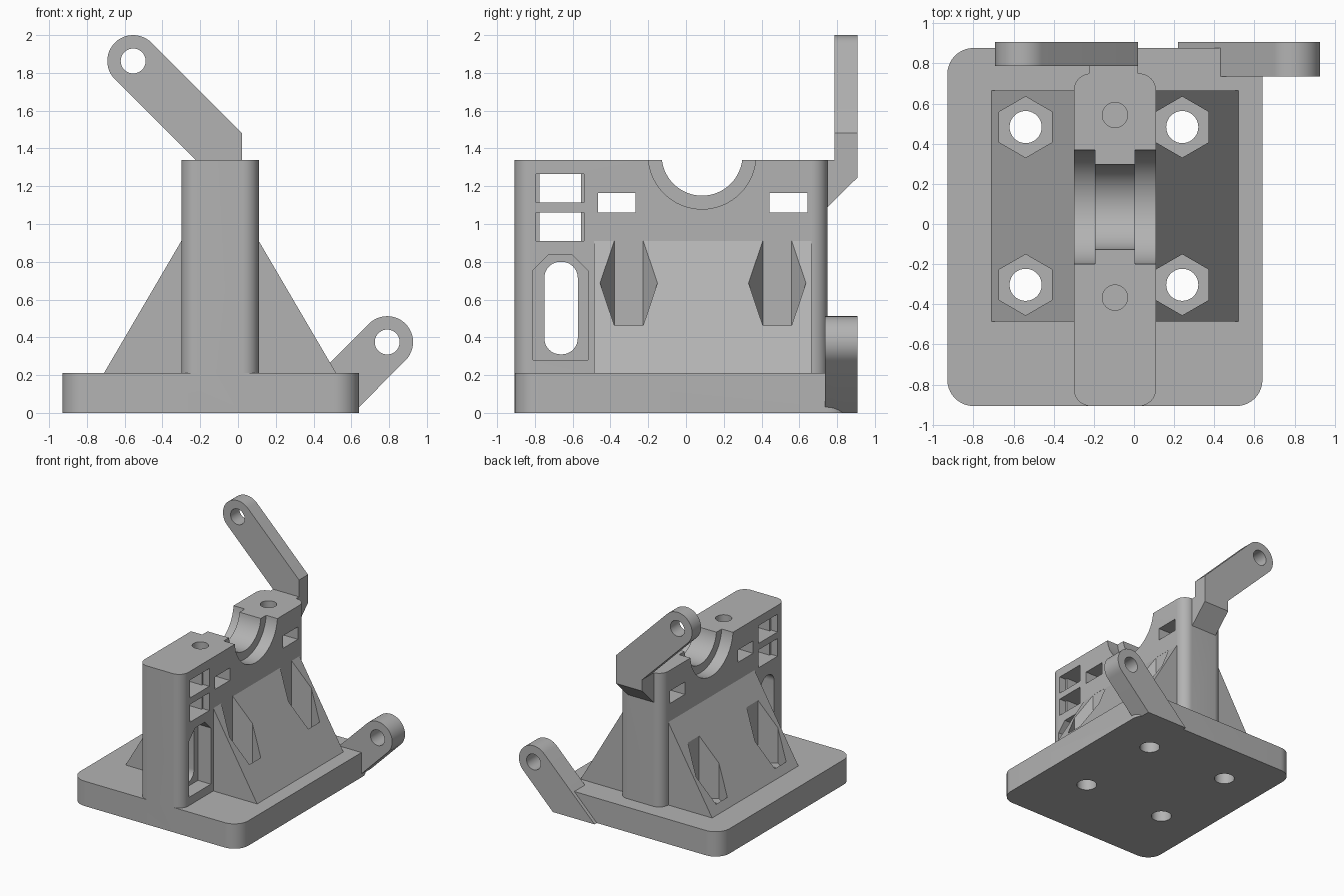
import bpy, bmesh, math
from mathutils import Vector

cube = bpy.data.objects.get("Cube")
if cube:
    bpy.data.objects.remove(cube, do_unlink=True)

grey = bpy.data.materials.new("plain grey")
grey.use_nodes = True
GREY = (0.45, 0.45, 0.45, 1)
grey.diffuse_color = GREY
grey.node_tree.nodes["Principled BSDF"].inputs["Base Color"].default_value = GREY


def arc(cx, cy, r, start, end, n=10):
    """Points along an arc, angles in degrees."""
    angles = [math.radians(start + (end - start) * i / n) for i in range(n + 1)]
    return [(cx + r * math.cos(a), cy + r * math.sin(a)) for a in angles]


def circle(cx, cy, r, n=40, start=0):
    return arc(cx, cy, r, start, start + 360, n)[:-1]


def rect(x0, x1, y0, y1):
    return [(x0, y0), (x1, y0), (x1, y1), (x0, y1)]


def rounded(x0, x1, y0, y1, r):
    return (arc(x1 - r, y1 - r, r, 0, 90) + arc(x0 + r, y1 - r, r, 90, 180)
            + arc(x0 + r, y0 + r, r, 180, 270) + arc(x1 - r, y0 + r, r, 270, 360))


def prism(name, outline, axis, lo, hi):
    """Extrude a 2D outline along x (outline y,z), y (x,z) or z (x,y)."""
    place = {"x": lambda a, b, t: (t, a, b),
             "y": lambda a, b, t: (a, t, b),
             "z": lambda a, b, t: (a, b, t)}[axis]
    bm = bmesh.new()
    face = bm.faces.new([bm.verts.new(place(a, b, lo)) for a, b in outline])
    out = bmesh.ops.extrude_face_region(bm, geom=[face])
    shift = Vector(place(0, 0, hi - lo))
    bmesh.ops.translate(bm, vec=shift,
                        verts=[v for v in out["geom"] if isinstance(v, bmesh.types.BMVert)])
    bmesh.ops.recalc_face_normals(bm, faces=bm.faces)
    mesh = bpy.data.meshes.new(name)
    bm.to_mesh(mesh)
    bm.free()
    obj = bpy.data.objects.new(name, mesh)
    bpy.context.collection.objects.link(obj)
    mesh.materials.append(grey)
    return obj


def combine(target, other, operation):
    """Apply a boolean and remove the second object."""
    mod = target.modifiers.new("bool", "BOOLEAN")
    mod.operation, mod.solver, mod.object = operation, "EXACT", other
    bpy.context.view_layer.objects.active = target
    bpy.ops.object.modifier_apply(modifier=mod.name)
    bpy.data.objects.remove(other, do_unlink=True)


def cut(target, outline, axis, lo, hi):
    combine(target, prism("cutter", outline, axis, lo, hi), "DIFFERENCE")


# Body: base plate, upright column and sloped gussets
LEFT, RIGHT = -0.30, 0.11
body = prism("bracket_body", rounded(-0.93, 0.64, -0.907, 0.877, 0.13), "z", 0, 0.21)
column = prism("column", rounded(LEFT, RIGHT, -0.907, 0.75, 0.085), "z", 0, 1.34)
gusset = prism("gusset", [(-0.71, 0.21), (-0.71, 0.1), (0.52, 0.1), (0.52, 0.21),
                          (RIGHT, 0.91), (LEFT, 0.91)], "y", -0.487, 0.665)
combine(body, column, "UNION")
combine(body, gusset, "UNION")

# Bolt holes with hexagonal nut pockets
for x in (-0.54, 0.2405):
    for y in (-0.303, 0.483):
        cut(body, circle(x, y, 0.152, 6, 30), "z", 0.2, 0.912)
        cut(body, circle(x, y, 0.08), "z", -0.1, 0.3)

# Stepped bearing saddle
SADDLE = (0.085, 1.364)
cut(body, circle(*SADDLE, 0.214, 64), "x", -0.5, 0.5)
for lo, hi in ((-0.5, -0.195), (0.005, 0.5)):
    cut(body, circle(*SADDLE, 0.285, 64), "x", lo, hi)

# Clamp screw holes and their cross slots
for y in (-0.367, 0.543):
    cut(body, circle(-0.095, y, 0.063), "z", 0.95, 1.5)
    cut(body, rect(y - 0.1, y + 0.1, 1.06, 1.165), "x", -0.5, 0.5)

# Stacked windows, slightly wider at both faces
for z in (0.91, 1.115):
    cut(body, rect(-0.775, -0.555, z, z + 0.15), "x", -0.5, 0.5)
    for lo, hi in ((-0.5, LEFT + 0.06), (RIGHT - 0.06, 0.5)):
        cut(body, rect(-0.795, -0.54, z, z + 0.15), "x", lo, hi)

# Long slot with a recessed pocket on one side
cut(body, rounded(-0.75, -0.573, 0.31, 0.80, 0.085), "x", -0.5, 0.5)
cut(body, [(-0.81, 0.28), (-0.52, 0.28), (-0.52, 0.755), (-0.60, 0.835),
           (-0.73, 0.835), (-0.81, 0.755)], "x", RIGHT - 0.12, 0.5)

# Upper arm and its sloped foot
R, HOLE = 0.137, 0.066
upper_arm = prism("upper_arm", arc(-0.555, 1.863, R, 45, 225, 24)
                  + [(-0.224, 1.34), (-0.224, 1.26), (0.02, 1.26), (0.02, 1.482)],
                  "y", 0.787, 0.907)
foot = prism("foot", [(0.70, 1.34), (0.70, 1.09), (0.75, 1.09), (0.907, 1.245),
                      (0.907, 1.34)], "x", -0.224, 0.02)
combine(upper_arm, foot, "UNION")
cut(upper_arm, circle(-0.555, 1.863, HOLE), "y", 0.5, 1.1)

# Lower arm beside the base
lower_arm = prism("lower_arm", arc(0.79, 0.375, R, -45, 135, 24)
                  + [(0.22, 0), (0.61, 0)], "y", 0.735, 0.907)
cut(lower_arm, circle(0.79, 0.375, HOLE), "y", 0.5, 1.1)

# Merge the arms into one solid casting
combine(body, upper_arm, "UNION")
combine(body, lower_arm, "UNION")

# Smooth the rounded surfaces, keep the edges sharp
bpy.ops.object.select_all(action="DESELECT")
body.select_set(True)
bpy.context.view_layer.objects.active = body
bpy.ops.object.shade_smooth_by_angle()
